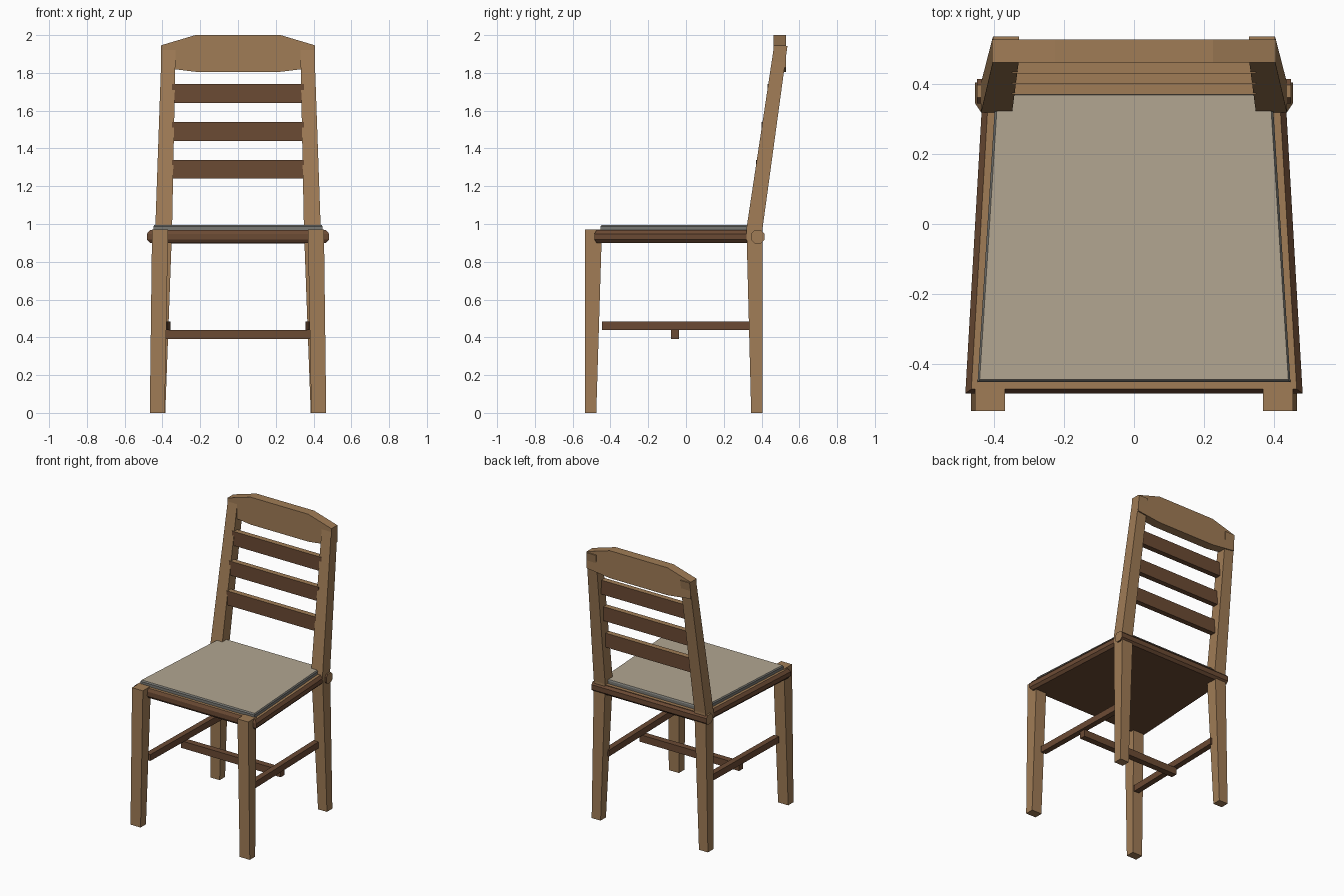
import bpy, bmesh, math

if "Cube" in bpy.data.objects:
    bpy.data.objects.remove(bpy.data.objects["Cube"])


def material(name, rgb):
    m = bpy.data.materials.new(name)
    m.diffuse_color = (*rgb, 1)
    m.use_nodes = True
    m.node_tree.nodes["Principled BSDF"].inputs["Base Color"].default_value = m.diffuse_color
    return m


TAN = material("light_wood", (0.352, 0.202, 0.093))
DARK = material("dark_wood", (0.147, 0.069, 0.034))
FABRIC = material("seat_fabric", (0.445, 0.381, 0.283))
GREY = material("seat_edging", (0.19, 0.19, 0.175))


def loft(name, rings, mat, accent=None, rule=None):
    """Skin closed rings of points; faces whose normal passes rule get the accent."""
    bm = bmesh.new()
    rows = [[bm.verts.new(p) for p in ring] for ring in rings]
    n = len(rows[0])
    for a, b in zip(rows, rows[1:]):
        for i in range(n):
            j = (i + 1) % n
            bm.faces.new((a[i], a[j], b[j], b[i]))
    bm.faces.new(rows[0][::-1])
    bm.faces.new(rows[-1])
    bmesh.ops.recalc_face_normals(bm, faces=bm.faces)
    bm.normal_update()
    if rule:
        for f in bm.faces:
            f.material_index = 1 if rule(f.normal) else 0
    me = bpy.data.meshes.new(name)
    bm.to_mesh(me)
    bm.free()
    me.materials.append(mat)
    if accent:
        me.materials.append(accent)
    ob = bpy.data.objects.new(name, me)
    bpy.context.collection.objects.link(ob)
    return ob


def rect(x0, x1, y0, y1, z, s=1):
    return [(s * x0, y0, z), (s * x1, y0, z), (s * x1, y1, z), (s * x0, y1, z)]


def trapezoid(front, back, y0, y1, z):
    return [(-front, y0, z), (front, y0, z), (back, y1, z), (-back, y1, z)]


def box(name, x0, x1, y0, y1, z0, z1, mat, accent=None, rule=None):
    return loft(name, [rect(x0, x1, y0, y1, z0), rect(x0, x1, y0, y1, z1)], mat, accent, rule)


def up(n):
    return n.z > 0.9


for side, s in (("left", -1), ("right", 1)):
    # tapered front legs
    loft(f"front_leg_{side}", [rect(0.388, 0.467, -0.535, -0.475, 0, s),
                               rect(0.37, 0.455, -0.535, -0.445, 0.972, s)], TAN)
    # back legs bending into the leaning posts
    loft(f"back_leg_{side}", [rect(0.385, 0.455, 0.345, 0.405, 0, s),
                              rect(0.349, 0.438, 0.32, 0.405, 0.975, s),
                              rect(0.33, 0.404, 0.466, 0.537, 1.942, s)], TAN)
    # side stretchers
    loft(f"side_stretcher_{side}", [
        [(s * x, -0.445, z) for x, z in ((0.375, 0.44), (0.415, 0.44), (0.415, 0.485), (0.375, 0.485))],
        [(s * x, 0.35, z) for x, z in ((0.357, 0.44), (0.397, 0.44), (0.397, 0.485), (0.357, 0.485))]], DARK)

# cross stretcher under the side stretchers
box("cross_stretcher", -0.39, 0.39, -0.08, -0.036, 0.39, 0.44, DARK)

# chamfered seat frame with light top
loft("seat_frame", [trapezoid(0.466, 0.415, -0.473, 0.40, 0.90),
                    trapezoid(0.483, 0.432, -0.485, 0.40, 0.918),
                    trapezoid(0.483, 0.432, -0.485, 0.40, 0.948),
                    trapezoid(0.466, 0.415, -0.473, 0.40, 0.968)], DARK, TAN, up)

# chamfered back rail of the seat
y0, y1, z0, z1, c = 0.345, 0.415, 0.898, 0.966, 0.017
octagon = [(y0 + c, z0), (y1 - c, z0), (y1, z0 + c), (y1, z1 - c),
           (y1 - c, z1), (y0 + c, z1), (y0, z1 - c), (y0, z0 + c)]
loft("seat_back_rail", [[(x, y, z) for y, z in octagon] for x in (-0.45, 0.45)],
     DARK, TAN, lambda n: up(n) or abs(n.x) > 0.9)

# seat pad with grey edging
loft("seat_pad", [trapezoid(0.448, 0.396, -0.453, 0.375, 0.966),
                  trapezoid(0.448, 0.396, -0.453, 0.375, 0.988),
                  trapezoid(0.442, 0.390, -0.446, 0.370, 0.996)], GREY, FABRIC, up)

# three upright back slats with light top edges
for i, y in enumerate((0.371, 0.401, 0.431)):
    z = 1.24 + 0.2 * i
    box(f"back_slat_{i + 1}", -0.35, 0.35, y, y + 0.038, z, z + 0.1, DARK, TAN, up)

# angular top rail
half = [(0.226, 1.806), (0.407, 1.828), (0.407, 1.946), (0.226, 2.0)]
outline = half + [(-x, z) for x, z in reversed(half)]
loft("top_rail", [[(x, y, z) for x, z in outline] for y in (0.463, 0.529)], TAN)
